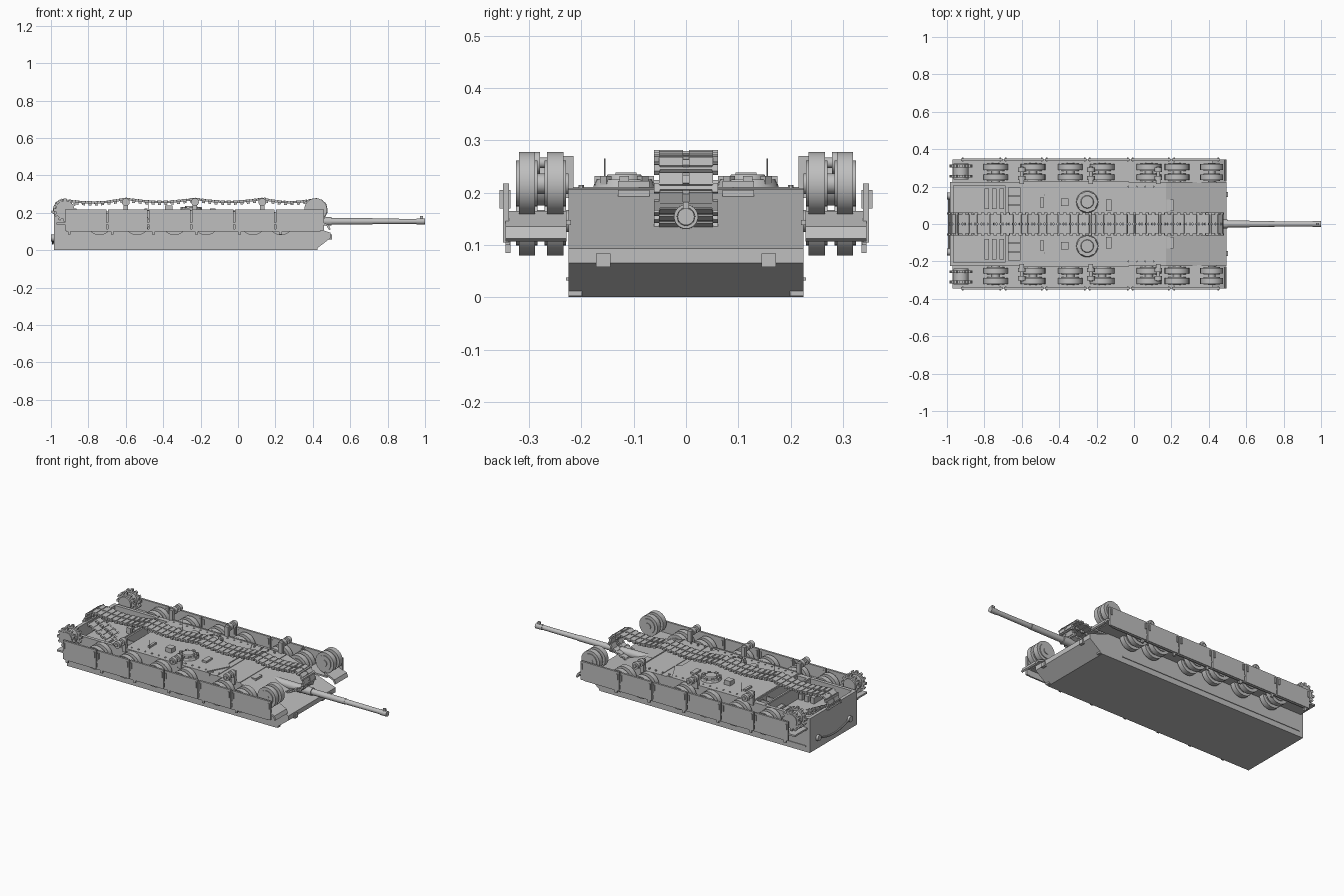
import bpy, bmesh, math
from mathutils import Matrix, Vector

cube = bpy.data.objects.get("Cube")
if cube:
    bpy.data.objects.remove(cube, do_unlink=True)

grey = bpy.data.materials.new("plain grey")
grey.use_nodes = True
GREY = (0.52, 0.52, 0.52, 1)
grey.diffuse_color = GREY
grey.node_tree.nodes["Principled BSDF"].inputs["Base Color"].default_value = GREY


def finish(name, bm, smooth=False):
    bmesh.ops.recalc_face_normals(bm, faces=bm.faces)
    mesh = bpy.data.meshes.new(name)
    bm.to_mesh(mesh)
    bm.free()
    obj = bpy.data.objects.new(name, mesh)
    bpy.context.collection.objects.link(obj)
    mesh.materials.append(grey)
    if smooth:
        bpy.ops.object.select_all(action="DESELECT")
        obj.select_set(True)
        bpy.context.view_layer.objects.active = obj
        bpy.ops.object.shade_smooth_by_angle(angle=math.radians(35))
    return obj


def add_box(bm, x, y, z, m=Matrix()):
    """Box from (low, high) pairs."""
    mid = Vector([(a + b) / 2 for a, b in (x, y, z)])
    size = [b - a for a, b in (x, y, z)]
    bmesh.ops.create_cube(bm, size=1, matrix=m @ Matrix.Translation(mid) @ Matrix.Diagonal((*size, 1)))


def boxes(name, items):
    bm = bmesh.new()
    for item in items:
        add_box(bm, *item)
    return finish(name, bm)


def add_drum(bm, center, axis, r, depth, sides=24, r2=None):
    rot = Vector((0, 0, 1)).rotation_difference(Vector(axis)).to_matrix().to_4x4()
    bmesh.ops.create_cone(bm, cap_ends=True, segments=sides, radius1=r, radius2=r if r2 is None else r2,
                          depth=depth, matrix=Matrix.Translation(center) @ rot)


def prism(name, outline, low, high, flat=False):
    """Extrude an xz outline along y, or an xy outline along z when flat."""
    bm = bmesh.new()
    put = (lambda a, b, c: (a, b, c)) if flat else (lambda a, b, c: (a, c, b))
    face = bm.faces.new([bm.verts.new(put(a, b, low)) for a, b in outline])
    made = bmesh.ops.extrude_face_region(bm, geom=[face])["geom"]
    bmesh.ops.translate(bm, vec=put(0, 0, high - low) if flat else (0, high - low, 0),
                        verts=[v for v in made if isinstance(v, bmesh.types.BMVert)])
    return finish(name, bm)


# Hull with an engine bay and a slot behind the roof
hull = prism("hull", [(-0.985, 0), (0.41, 0), (0.495, 0.065), (0.495, 0.093),
                      (0.17, 0.206), (-0.985, 0.206)], -0.225, 0.225)
for x, y in (((-0.965, -0.69), 0.205), ((-0.67, -0.61), 0.195)):
    cutter = boxes("bay_cutter", [(x, (-y, y), (0.13, 0.3))])
    cutter.hide_render = True
    mod = hull.modifiers.new("bay", "BOOLEAN")
    mod.operation = "DIFFERENCE"
    mod.object = cutter
    mod.solver = "EXACT"
    bpy.context.view_layer.objects.active = hull
    bpy.ops.object.modifier_apply(modifier=mod.name)
    bpy.data.objects.remove(cutter, do_unlink=True)

boxes("bay_stowage", [((-0.80 + i * 0.04, -0.775 + i * 0.04), (s - 0.055, s + 0.055), (0.13, 0.165))
                      for i in range(3) for s in (-0.135, 0.135)])
boxes("slot_bars", [((-0.67, -0.61), (y - 0.004, y + 0.004), (0.13, 0.195)) for y in (-0.15, -0.1, 0.1, 0.15)])

# Roof plate and its fittings
prism("roof_plate", [(-0.6, -0.22), (-0.06, -0.22), (0.01, -0.09), (-0.02, -0.06),
                     (-0.02, 0.06), (0.01, 0.09), (-0.06, 0.22), (-0.6, 0.22)], 0.2, 0.211, flat=True)
bm = bmesh.new()
for s in (-1, 1):
    add_drum(bm, (-0.25, s * 0.118, 0.217), (0, 0, 1), 0.06, 0.016, 20, 0.054)
    add_drum(bm, (-0.25, s * 0.118, 0.229), (0, 0, 1), 0.036, 0.012, 16, 0.032)
    for i in range(8):
        turn = Matrix.Translation((-0.25, s * 0.118, 0)) @ Matrix.Rotation(i * math.tau / 8, 4, "Z")
        add_box(bm, (0.043, 0.057), (-0.009, 0.009), (0.21, 0.232), turn)
finish("hatches", bm, True)
items = []
for s in (-1, 1):
    y = s * 0.115
    items += [((-0.5, -0.485), (y - 0.03, y + 0.03), (0.21, 0.222)),
              ((-0.39, -0.35), (y - 0.02, y + 0.02), (0.21, 0.238)),
              ((-0.15, -0.12), (s * 0.1 - 0.03, s * 0.1 + 0.03), (0.21, 0.222)),
              ((0.16, 0.21), (s * 0.1 - 0.03, s * 0.1 + 0.03), (0.18, 0.205)),
              ((-0.6, -0.03), (s * 0.226 - 0.004, s * 0.226 + 0.004), (0.195, 0.213))]
boxes("roof_boxes", items)
bm = bmesh.new()
for s in (-1, 1):
    add_drum(bm, (-0.48, s * 0.155, 0.235), (0, 0, 1), 0.0015, 0.06, 6)
    for i in range(16):
        add_drum(bm, (-0.57 + i * 0.045, s * 0.2, 0.21), (0, 0, 1), 0.005, 0.009, 6)
finish("antennas_and_bolts", bm)
boxes("deck_seams", [((x, x + 0.006), (-0.225, 0.225), (0.2, 0.209)) for x in (0.01, 0.165, -0.605, -0.685)])

# Nose and rear fittings
items = []
for s in (-1, 1):
    items += [((0.46, 0.503), (s * 0.158 - 0.014, s * 0.158 + 0.014), (0.058, 0.084)),
              ((0.395, 0.425), (s * 0.212 - 0.013, s * 0.212 + 0.013), (0.002, 0.033)),
              ((-0.96, 0.27), (s * 0.226 - 0.003, s * 0.226 + 0.003), (0.032, 0.038))]
boxes("tow_lugs_and_ledges", items)
bm = bmesh.new()
for s in (-1, 1):
    add_drum(bm, (-0.989, s * 0.15, 0.065), (1, 0, 0), 0.018, 0.02, 16)
for i in range(16):
    a, b = [Vector((-0.99, -0.15 + 0.3 * t / 16, 0.065 - 0.03 * math.sin(math.pi * t / 16))) for t in (i, i + 1)]
    add_drum(bm, (a + b) / 2, b - a, 0.005, (b - a).length * 1.1, 8)
finish("tow_cable", bm, True)

# Gun
bm = bmesh.new()
for x0, x1, r0, r1 in ((0.05, 0.5, 0.027, 0.023), (0.45, 0.72, 0.018, 0.017),
                       (0.7, 0.96, 0.015, 0.0135), (0.955, 1.0, 0.016, 0.016)):
    add_drum(bm, ((x0 + x1) / 2, 0, 0.154), (1, 0, 0), r0, x1 - x0, 24, r1)
add_box(bm, (0.972, 0.99), (-0.006, 0.006), (0.165, 0.182))
finish("gun_barrel", bm, True)

# Running gear on both sides
WHEELS = (-0.74, -0.54, -0.34, -0.17, 0.08, 0.23)
ROLLERS = (-0.6, -0.23, 0.13)


def twin_wheel(bm, s, x, z, r, width=0.031):
    for y in (0.25, 0.304):
        add_drum(bm, (x, s * y, z), (0, 1, 0), r, width)
        add_drum(bm, (x, s * y, z), (0, 1, 0), r * 0.72, width + 0.01)
    add_drum(bm, (x, s * 0.275, z), (0, 1, 0), r * 0.32, 0.1, 16)


for side, s in (("right", -1), ("left", 1)):
    bm = bmesh.new()
    for x in WHEELS:
        twin_wheel(bm, s, x, 0.146, 0.066)
    finish(side + "_road_wheels", bm, True)
    bm = bmesh.new()
    twin_wheel(bm, s, 0.415, 0.217, 0.061)
    finish(side + "_idler", bm, True)
    bm = bmesh.new()
    for x in ROLLERS:
        for y in (0.245, 0.29):
            add_drum(bm, (x, s * y, 0.257), (0, 1, 0), 0.021, 0.022, 16)
        add_drum(bm, (x, s * 0.263, 0.257), (0, 1, 0), 0.01, 0.09, 12)
        add_box(bm, (x - 0.012, x + 0.012), sorted((s * 0.215, s * 0.235)), (0.19, 0.27))
    finish(side + "_return_rollers", bm, True)
    bm = bmesh.new()
    add_drum(bm, (-0.925, s * 0.28, 0.215), (0, 1, 0), 0.04, 0.085)
    for y in (0.256, 0.31):
        add_drum(bm, (-0.925, s * y, 0.215), (0, 1, 0), 0.05, 0.014)
        for i in range(12):
            turn = Matrix.Translation((-0.925, s * y, 0.215)) @ Matrix.Rotation(i * math.tau / 12, 4, "Y")
            add_box(bm, (0.045, 0.062), (-0.007, 0.007), (-0.007, 0.007), turn)
    finish(side + "_sprocket", bm, True)

    # Fender, mudguard and skirt
    boxes(side + "_fender", [((-0.97, 0.44), sorted((s * 0.22, s * 0.345)), (0.138, 0.148))])
    prism(side + "_mudguard", [(0.42, 0.165), (0.485, 0.135), (0.495, 0.112), (0.487, 0.107),
                               (0.475, 0.128), (0.42, 0.15)], *sorted((s * 0.228, s * 0.345)))
    seams = (-0.93, -0.70, -0.48, -0.25, -0.02, 0.2, 0.465)
    outer = sorted((s * 0.338, s * 0.35))
    rib = sorted((s * 0.335, s * 0.356))
    items = [((-0.92, 0.44), sorted((s * 0.336, s * 0.345)), (0.1, 0.112))]
    for a, b in zip(seams, seams[1:]):
        items.append(((a + 0.004, b - 0.004), outer, (0.105, 0.217)))
        items += [((x - 0.004, x + 0.004), rib, (0.17, 0.205)) for x in (a + 0.014, b - 0.014)]
        items.append(((a + 0.02, a + 0.035), sorted((s * 0.335, s * 0.345)), (0.085, 0.12)))
    boxes(side + "_skirt", items)

# Single track loop along the centre, sampled at even spacing
path = []
for i in range(13):
    a = math.radians(200 - i * 9)
    path.append(Vector((-0.93 + 0.052 * math.cos(a), 0, 0.215 + 0.052 * math.sin(a))))
stops = [(-0.925, 0.267), *((x, 0.274) for x in ROLLERS), (0.415, 0.271)]
for (x0, z0), (x1, z1) in zip(stops, stops[1:]):
    for i in range(1, 9):
        t = i / 8
        path.append(Vector((x0 + (x1 - x0) * t, 0, z0 + (z1 - z0) * t - 0.016 * math.sin(math.pi * t))))
for i in range(1, 16):
    a = math.radians(90 - i * 9)
    path.append(Vector((0.415 + 0.056 * math.cos(a), 0, 0.215 + 0.056 * math.sin(a))))
path += [Vector((0.23, 0, 0.08)), Vector((-0.74, 0, 0.08)), path[0]]
bm = bmesh.new()
step, travelled, target = 0.034, 0.0, 0.0
for a, b in zip(path, path[1:]):
    length = (b - a).length
    d = (b - a).normalized()
    while target < travelled + length:
        p = a + d * (target - travelled)
        m = Matrix.Translation(p) @ Matrix.Rotation(-math.atan2(d.z, d.x), 4, "Y")
        for s in (-1, 1):
            add_box(bm, (-0.012, 0.012), sorted((s * 0.006, s * 0.052)), (-0.006, 0.007), m)
            add_box(bm, (0.008, 0.026), sorted((s * 0.05, s * 0.061)), (-0.006, 0.005), m)
        add_box(bm, (0.013, 0.021), (-0.058, 0.058), (-0.004, 0.004), m)
        add_box(bm, (-0.008, 0.008), (-0.007, 0.007), (-0.016, 0.004), m)
        target += step
    travelled += length
finish("track", bm)
